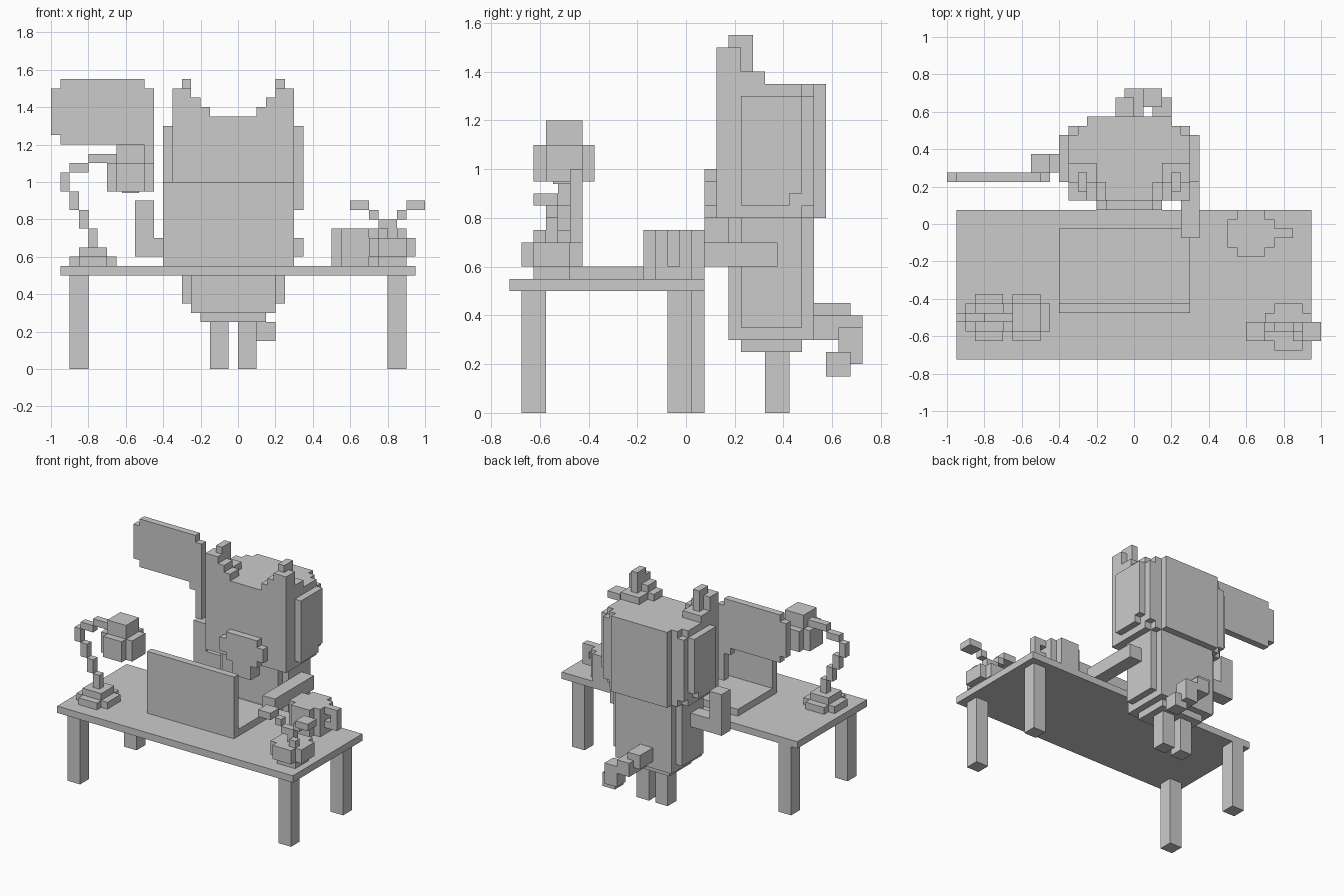
import bpy, bmesh, math
from mathutils import Vector

U = 0.05                       # voxel size
OFF = Vector((0, 0.025, 0))    # grid offset


def voxels(name, *boxes):
    """Union of grid-aligned boxes (x0, x1, y0, y1, z0, z1), outer skin only."""
    cells = set()
    for b in boxes:
        r = [round((v - OFF[i // 2]) / U) for i, v in enumerate(b)]
        cells |= {(i, j, k) for i in range(r[0], r[1])
                  for j in range(r[2], r[3]) for k in range(r[4], r[5])}
    bm = bmesh.new()
    verts = {}

    def vert(p):
        if p not in verts:
            verts[p] = bm.verts.new(Vector(p) * U + OFF)
        return verts[p]

    for c in cells:
        for a in range(3):
            for s in (0, 1):
                n = list(c)
                n[a] += 2 * s - 1
                if tuple(n) in cells:
                    continue
                quad = []
                for d, e in ((0, 0), (1, 0), (1, 1), (0, 1)):
                    p = list(c)
                    p[a] += s
                    p[(a + 1) % 3] += d
                    p[(a + 2) % 3] += e
                    quad.append(vert(tuple(p)))
                bm.faces.new(quad if s else quad[::-1])
    bmesh.ops.dissolve_limit(bm, angle_limit=math.radians(1), verts=bm.verts, edges=bm.edges)
    me = bpy.data.meshes.new(name)
    bm.to_mesh(me)
    bm.free()
    ob = bpy.data.objects.new(name, me)
    bpy.context.collection.objects.link(ob)
    return ob


def disc(x, y, z0, z1, r=0.125):
    """Two crossed boxes forming a stepped round disc."""
    q = r - U
    return ((x - r, x + r, y - q, y + q, z0, z1), (x - q, x + q, y - r, y + r, z0, z1))


def flip(b):
    """Mirror a box about the character's centre line."""
    return (-0.05 - b[1], -0.05 - b[0]) + tuple(b[2:])


# Desk
voxels("desk_top", (-.95, .95, -.725, .075, .5, .55))
for name, x, y in (("front_left_leg", -.9, -.675), ("front_right_leg", .8, -.675),
                   ("back_left_leg", -.9, -.025), ("back_right_leg", .8, -.075)):
    voxels(name, (x, x + .1, y, y + .1, 0, .5))

# Laptop
voxels("laptop", (-.4, .3, -.425, -.025, .55, .6), (-.4, .3, -.475, -.425, .55, 1.0))

# Desk lamp: stepped base, bent arm, shade and bulb
arm = [(-.8, -.75, .65, .75), (-.85, -.8, .75, .85), (-.9, -.85, .85, .95),
       (-.95, -.9, .95, 1.05), (-.9, -.8, 1.05, 1.1), (-.8, -.65, 1.1, 1.15)]
voxels("lamp_base", *disc(-.775, -.5, .55, .6), (-.85, -.7, -.575, -.425, .6, .65))
voxels("lamp_arm", *[(a, b, -.525, -.475, c, d) for a, b, c, d in arm])
voxels("lamp_shade", *disc(-.575, -.5, .95, 1.1), (-.65, -.5, -.575, -.425, 1.1, 1.2))
bpy.ops.mesh.primitive_cube_add(size=1, location=(-.575, -.5, .965))
bulb = bpy.context.object
bulb.name = "lamp_bulb"
bulb.scale = (.09, .09, .05)

# Mug with a looped handle
hy = (-.075, -.025)
voxels("mug", *disc(.625, -.05, .55, .75))
voxels("mug_handle", (.75, .85, *hy, .6, .65), (.8, .85, *hy, .65, .7), (.75, .85, *hy, .7, .75))

# Potted plant
voxels("plant_pot", (.75, .9, -.625, -.475, .55, .6), *disc(.825, -.55, .6, .7))
py = (-.575, -.525)
voxels("plant_leaves", (.8, .85, *py, .7, .8), (.75, .8, *py, .75, .8),
       (.7, .75, *py, .8, .85), (.85, .9, *py, .8, .85),
       (.6, .7, -.625, -.525, .85, .9), (.9, 1.0, -.625, -.525, .85, .9),
       (.85, .9, -.625, -.575, .7, .75))

# Speech bubble panel with a pointer
by = (.225, .275)
voxels("speech_bubble", (-.95, -.5, *by, 1.2, 1.55), (-1, -.45, *by, 1.25, 1.5),
       (-.55, -.45, *by, 1.15, 1.25), (-.5, -.45, *by, .95, 1.25))

# Head with stepped back corners
voxels("head", (-.4, .35, .225, .425, .85, 1.3), (-.4, .35, .225, .475, .9, 1.3),
       (-.35, .3, .125, .475, .8, 1.35), (-.35, .3, .125, .525, .85, 1.3),
       (-.3, .25, .125, .525, .8, 1.35), (-.25, .2, .125, .575, .8, 1.35))
voxels("muzzle", (-.2, .15, .075, .125, .85, .95), (-.15, .1, .075, .125, .8, 1.0))

# Ears, mirrored
ear = [(-.35, -.3, .125, .225, 1.3, 1.5), (-.3, -.25, .175, .275, 1.35, 1.55),
       (-.3, -.25, .125, .175, 1.35, 1.5),
       (-.25, -.2, .125, .225, 1.35, 1.45), (-.2, -.15, .125, .225, 1.35, 1.4),
       (-.35, -.2, .225, .325, 1.35, 1.4)]
voxels("left_ear", *ear)
voxels("right_ear", *[flip(b) for b in ear])

# Body with stepped edges, collar bow
voxels("body", (-.3, .25, .225, .475, .35, .8), (-.25, .2, .175, .525, .3, .8),
       (-.2, .15, .225, .475, .25, .8))
voxels("collar_bow", (-.1, .05, .075, .175, .7, .8))

# Arms: left raised, right reaching over the desk
voxels("left_arm", (-.55, -.3, .275, .375, .6, .7), (-.55, -.45, .275, .375, .6, .9))
voxels("right_arm", (.25, .35, -.075, .375, .6, .7))

# Feet
foot = (-.15, -.05, .325, .425, 0, .25)
voxels("left_foot", foot)
voxels("right_foot", flip(foot))

# Curled tail
voxels("tail", (-.1, 0, .525, .675, .35, .45), (-.05, .05, .525, .625, .3, .4),
       (-.05, .05, .575, .725, .3, .4), (.05, .15, .625, .725, .2, .35),
       (.1, .2, .575, .675, .15, .25))
